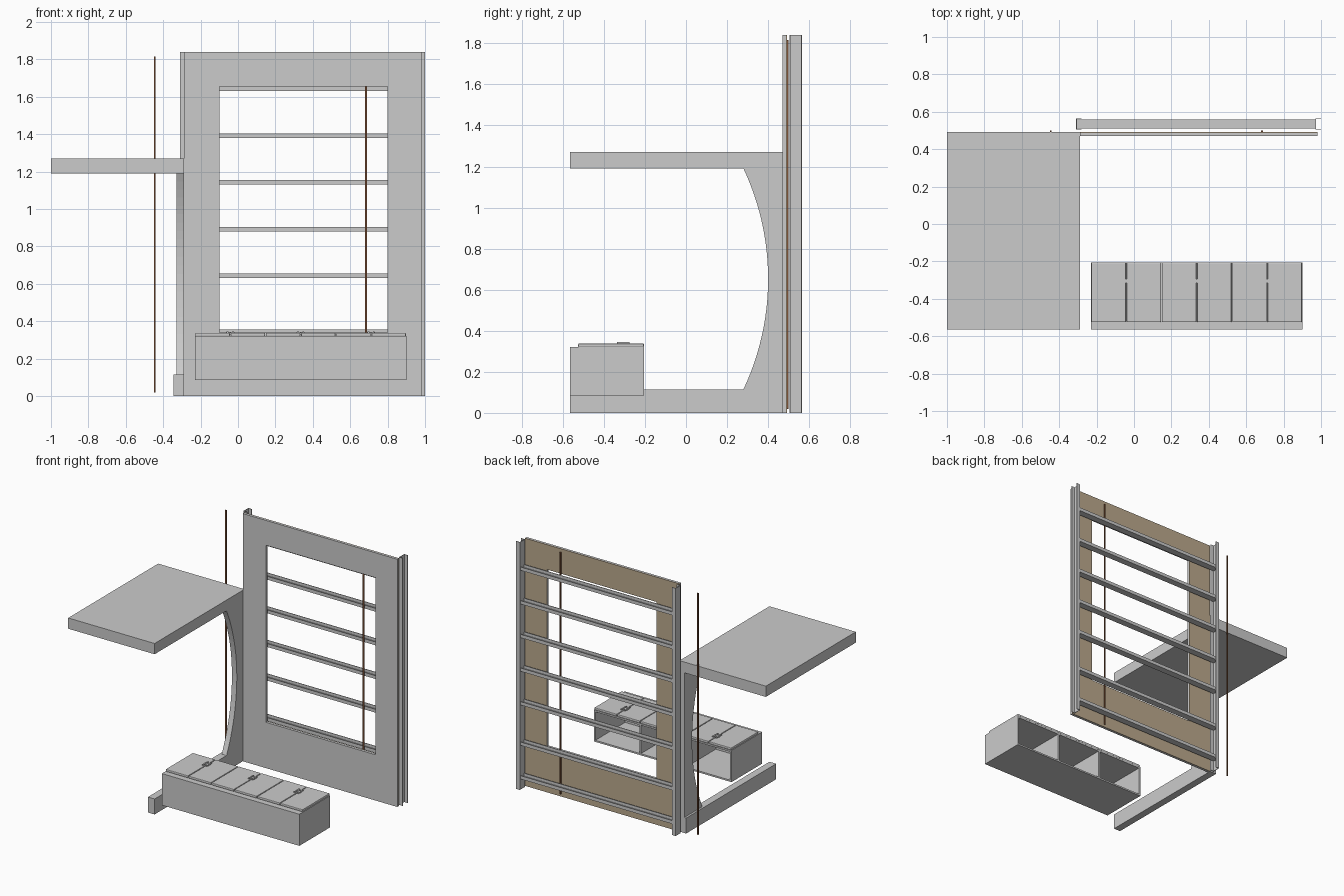
import bpy, bmesh, math

if "Cube" in bpy.data.objects:
    bpy.data.objects.remove(bpy.data.objects["Cube"])


def material(name, col):
    m = bpy.data.materials.new(name)
    m.diffuse_color = (*col, 1)
    m.use_nodes = True
    m.node_tree.nodes["Principled BSDF"].inputs["Base Color"].default_value = m.diffuse_color
    return m


TAN = material("plywood", (0.50, 0.40, 0.27))
BROWN = material("cord", (0.22, 0.09, 0.04))


def finish(bm, name, mat=None):
    bmesh.ops.recalc_face_normals(bm, faces=bm.faces)
    me = bpy.data.meshes.new(name)
    bm.to_mesh(me)
    bm.free()
    ob = bpy.data.objects.new(name, me)
    bpy.context.collection.objects.link(ob)
    if mat:
        me.materials.append(mat)
    return ob


def box(name, x0, x1, y0, y1, z0, z1, mat=None, bevel=0):
    bm = bmesh.new()
    bmesh.ops.create_cube(bm, size=1)
    for v in bm.verts:
        v.co = [a + (b - a) * (c + 0.5) for a, b, c in
                zip((x0, y0, z0), (x1, y1, z1), v.co)]
    ob = finish(bm, name, mat)
    if bevel:
        m = ob.modifiers.new("bevel", 'BEVEL')
        m.width, m.segments = bevel, 2
    return ob


def extrude(name, pts, offset):
    """Close a 3D outline and sweep it along an offset."""
    bm = bmesh.new()
    f = bm.faces.new([bm.verts.new(p) for p in pts])
    r = bmesh.ops.extrude_face_region(bm, geom=[f])
    bmesh.ops.translate(bm, vec=offset,
                        verts=[v for v in r["geom"] if isinstance(v, bmesh.types.BMVert)])
    return finish(bm, name)


def window_sheet(name, y0, y1, mat=None):
    """Rectangular sheet with a window cut out, built as a ring."""
    def loop(bm, x0, x1, z0, z1, y):
        return [bm.verts.new(p) for p in
                ((x0, y, z0), (x1, y, z0), (x1, y, z1), (x0, y, z1))]
    bm = bmesh.new()
    loops = [loop(bm, -0.29, 0.98, 0, 1.84, y0), loop(bm, -0.10, 0.80, 0.34, 1.655, y0),
             loop(bm, -0.10, 0.80, 0.34, 1.655, y1), loop(bm, -0.29, 0.98, 0, 1.84, y1)]
    for k in range(4):
        a, b = loops[k], loops[(k + 1) % 4]
        for i in range(4):
            j = (i + 1) % 4
            bm.faces.new((a[i], a[j], b[j], b[i]))
    return finish(bm, name, mat)


# wall panel with window and its plywood back
window_sheet("wall_panel", 0.47, 0.487)
window_sheet("panel_backing", 0.487, 0.491, TAN)

# upright C channels, both opening toward +x
T = 0.004
Y0, Y1 = 0.505, 0.565
for name, x0 in (("left_stud", -0.31), ("right_stud", 0.97)):
    x1 = x0 + 0.03
    prof = [(x0, Y0), (x1, Y0), (x1, Y0 + T), (x0 + T, Y0 + T),
            (x0 + T, Y1 - T), (x1, Y1 - T), (x1, Y1), (x0, Y1)]
    extrude(name, [(x, y, 0) for x, y in prof], (0, 0, 1.84))

# horizontal U channels, opening upward
for i, z in enumerate((0.08, 0.33, 0.63, 0.88, 1.13, 1.38, 1.63)):
    a, b, h = 0.51, 0.56, z + 0.025
    prof = [(a, z), (b, z), (b, h), (b - T, h), (b - T, z + T),
            (a + T, z + T), (a + T, h), (a, h)]
    extrude(f"rail_{i}", [(-0.306, y, zz) for y, zz in prof], (1.276, 0, 0))

# thin vertical cords
for name, x in (("left_cord", -0.445), ("right_cord", 0.685)):
    box(name, x - 0.005, x + 0.005, 0.491, 0.499, 0.02, 1.815, BROWN)

# upper deck, floor runner and arched side web
box("upper_deck", -1, -0.29, -0.565, 0.491, 1.19, 1.27)
box("floor_runner", -0.345, -0.29, -0.565, 0.491, 0, 0.115)
h, s = 0.5375, 0.12
R = (h * h + s * s) / (2 * s)
amax = math.asin(h / R)
arc = []
for i in range(25):
    a = -amax + 2 * amax * i / 24
    arc.append((-0.33, 0.40 - R + R * math.cos(a), 0.6525 + R * math.sin(a)))
extrude("arched_web", arc + [(-0.33, 0.491, 1.19), (-0.33, 0.491, 0.115)], (0.04, 0, 0))

# storage bench, open at the back, with three compartments
BX0, BX1, BY0, BY1 = -0.23, 0.90, -0.565, -0.205
W = 0.012
box("bench_floor", BX0, BX1, BY0, BY1, 0.085, 0.085 + W)
box("bench_front", BX0, BX1, BY0, BY0 + W, 0.085 + W, 0.32)
box("bench_top", BX0, BX1, BY0 + W, BY1, 0.32 - W, 0.32)
cell = (BX1 - BX0 - W) / 3
for i in range(4):
    x = BX0 + i * cell
    box(f"bench_divider_{i}", x, x + W, BY0 + W, BY1, 0.085 + W, 0.32 - W)

# paired lids with a latch across each seam
lid = (BX1 - BX0) / 6
for i in range(6):
    x = BX0 + i * lid
    box(f"lid_{i}", x + 0.002, x + lid - 0.002, -0.525, BY1, 0.32, 0.338, bevel=0.005)
for i in range(3):
    x = BX0 + (2 * i + 1) * lid
    box(f"latch_plate_{i}", x - 0.022, x + 0.022, -0.315, -0.295, 0.338, 0.343)
    for k, d in enumerate((-0.014, 0.014)):
        box(f"latch_bar_{i}_{k}", x + d - 0.005, x + d + 0.005, -0.335, -0.275, 0.338, 0.346)
